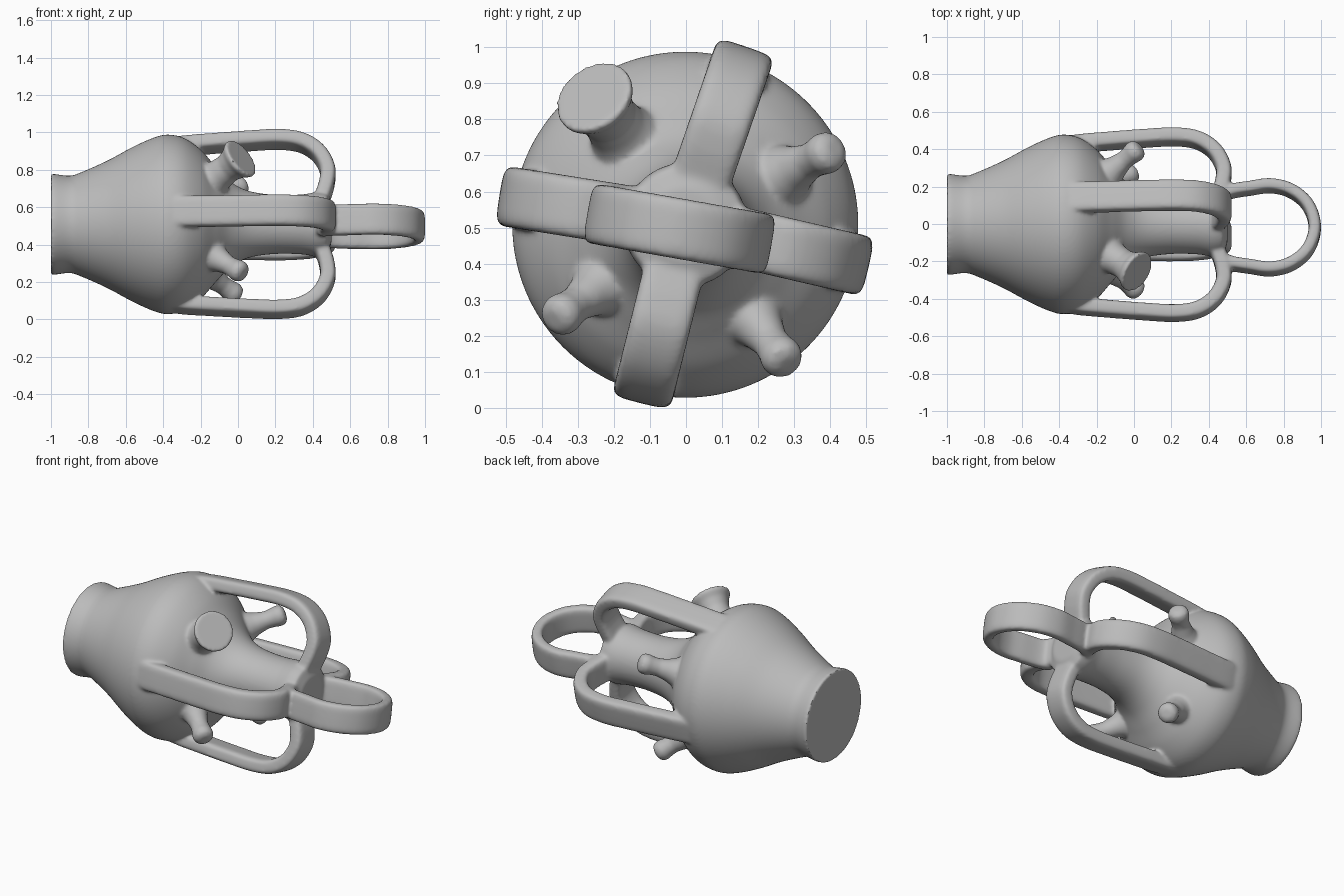
import bpy, bmesh, math
from mathutils import Vector

if "Cube" in bpy.data.objects:
    bpy.data.objects.remove(bpy.data.objects["Cube"])

AXIS = Vector((0, -0.002, 0.508))      # centre line of the vessel runs along x
parts = []


def smooth_path(pts, steps=8):
    """Catmull-Rom samples through the control points."""
    p = [Vector(q) for q in pts]
    p = [2 * p[0] - p[1]] + p + [2 * p[-1] - p[-2]]
    out = []
    for i in range(1, len(p) - 2):
        a, b, c, d = p[i - 1:i + 3]
        for k in range(steps):
            t = k / steps
            out.append(0.5 * (2 * b + (c - a) * t + (2 * a - 5 * b + 4 * c - d) * t * t
                              + (3 * b - a - 3 * c + d) * t ** 3))
    return out + [p[-2]]


def skin(name, rings):
    """Closed solid through a list of equal rings."""
    bm = bmesh.new()
    rows = [[bm.verts.new(v) for v in ring] for ring in rings]
    n = len(rows[0])
    for r0, r1 in zip(rows, rows[1:]):
        for i in range(n):
            bm.faces.new((r0[i], r0[(i + 1) % n], r1[(i + 1) % n], r1[i]))
    bm.faces.new(rows[0])
    bm.faces.new(rows[-1])
    bmesh.ops.recalc_face_normals(bm, faces=bm.faces)
    me = bpy.data.meshes.new(name)
    bm.to_mesh(me)
    bm.free()
    ob = bpy.data.objects.new(name, me)
    bpy.context.collection.objects.link(ob)
    parts.append(ob)
    return ob


def lathe(name, profile, origin, axis, seg=64):
    """Turned solid: profile holds (distance along axis, radius)."""
    axis = Vector(axis).normalized()
    u = axis.orthogonal().normalized()
    v = axis.cross(u)
    angs = [2 * math.pi * i / seg for i in range(seg)]
    return skin(name, [[Vector(origin) + axis * d + (u * math.cos(a) + v * math.sin(a)) * r
                        for a in angs] for d, r in profile])


def strap(name, pts, angle, origin, width, thick):
    """Flat rounded band following (x, radius) points in a plane turned about x."""
    rad = Vector((0, math.cos(angle), math.sin(angle)))
    side = Vector((0, -math.sin(angle), math.cos(angle)))
    path = smooth_path([(x, r, 0) for x, r in pts])
    rings = []
    for i, p in enumerate(path):
        t = (path[min(i + 1, len(path) - 1)] - path[max(i - 1, 0)]).normalized()
        nx, nr = -t.y, t.x
        ring = []
        for k in range(24):
            a = 2 * math.pi * k / 24
            c, s = math.cos(a), math.sin(a)
            w = math.copysign(abs(c) ** 0.45, c) * width / 2
            h = math.copysign(abs(s) ** 0.45, s) * thick / 2
            ring.append(origin + Vector((p.x + nx * h, 0, 0)) + rad * (p.y + nr * h) + side * w)
        rings.append(ring)
    return skin(name, rings)


# Vessel body with foot, belly, shoulder and neck
body_profile = smooth_path([(-0.985, 0.27, 0), (-0.9, 0.26, 0), (-0.84, 0.278, 0), (-0.7, 0.34, 0),
                            (-0.57, 0.41, 0), (-0.46, 0.46, 0), (-0.38, 0.48, 0), (-0.29, 0.462, 0),
                            (-0.2, 0.4, 0), (-0.12, 0.31, 0), (-0.04, 0.228, 0), (0.06, 0.178, 0),
                            (0.2, 0.158, 0), (0.34, 0.16, 0), (0.42, 0.172, 0), (0.475, 0.165, 0)])
body_profile = [(-1.0, 0.27)] + [(p.x, p.y) for p in body_profile] + [(0.5, 0.1)]
body = lathe("vessel_body", body_profile, AXIS, (1, 0, 0), 96)

# Four strap handles around the neck, with slightly uneven spacing
handle_pts = [(-0.42, 0.42), (-0.3, 0.442), (-0.15, 0.452), (0.05, 0.463), (0.22, 0.468), (0.34, 0.45),
              (0.43, 0.39), (0.478, 0.30), (0.475, 0.22), (0.45, 0.13), (0.44, 0.05)]
for i, (deg, grow) in enumerate([(-13, 0.012), (71, 0.012), (171, 0.012), (-104, 0.0)]):
    pts = [(x, r + grow * min(1, max(0, (x + 0.3) * 2))) for x, r in handle_pts]
    strap("handle_%d" % (i + 1), pts, math.radians(deg), AXIS, 0.168, 0.083)

# Carrying loop beyond the neck
half = [(0.44, 0.16), (0.52, 0.195), (0.62, 0.212), (0.73, 0.226), (0.84, 0.198), (0.93, 0.12)]
loop_pts = half + [(0.967, 0.0)] + [(x, -r) for x, r in reversed(half)]
strap("carrying_loop", loop_pts, math.radians(-10), Vector((0, -0.018, 0.497)), 0.168, 0.066)

# Wide spout on the shoulder
tip, aim = Vector((0.02, -0.258, 0.865)), Vector((0.72, -0.42, 0.55)).normalized()
lathe("wide_spout", [(-0.34, 0.15), (-0.24, 0.11), (-0.16, 0.083), (-0.1, 0.078), (-0.05, 0.094),
                     (-0.02, 0.115), (0, 0.115)], tip, aim, 48)

# Three small knobs on the shoulder
for i, (deg, r, x) in enumerate([(27, 0.435, 0.0), (-54, 0.45, -0.03), (-144, 0.42, 0.0)]):
    a = math.radians(deg)
    out = Vector((0, math.cos(a), math.sin(a)))
    lathe("knob_%d" % (i + 1), [(-0.30, 0.15), (-0.2, 0.095), (-0.13, 0.064), (-0.07, 0.05), (-0.03, 0.053),
                                (0.0, 0.06), (0.03, 0.054), (0.045, 0.03)],
          AXIS + out * r + Vector((x, 0, 0)), Vector((0.72, 0, 0)) + out * 0.69, 32)

# Fuse the parts into one clay body with soft joints
bpy.ops.object.select_all(action='DESELECT')
for ob in parts:
    ob.select_set(True)
bpy.context.view_layer.objects.active = body
bpy.ops.object.join()
fuse = body.modifiers.new("fuse", 'REMESH')
fuse.mode = 'VOXEL'
fuse.voxel_size = 0.009
soft = body.modifiers.new("soften", 'SMOOTH')
soft.factor = 0.5
soft.iterations = 10
bpy.ops.object.modifier_apply(modifier="fuse")
bpy.ops.object.modifier_apply(modifier="soften")

clay = bpy.data.materials.new("grey_clay")
clay.diffuse_color = (0.5, 0.5, 0.5, 1)
clay.use_nodes = True
clay.node_tree.nodes["Principled BSDF"].inputs["Base Color"].default_value = clay.diffuse_color
body.data.materials.clear()
body.data.materials.append(clay)
bpy.ops.object.shade_smooth_by_angle(angle=math.radians(40))
